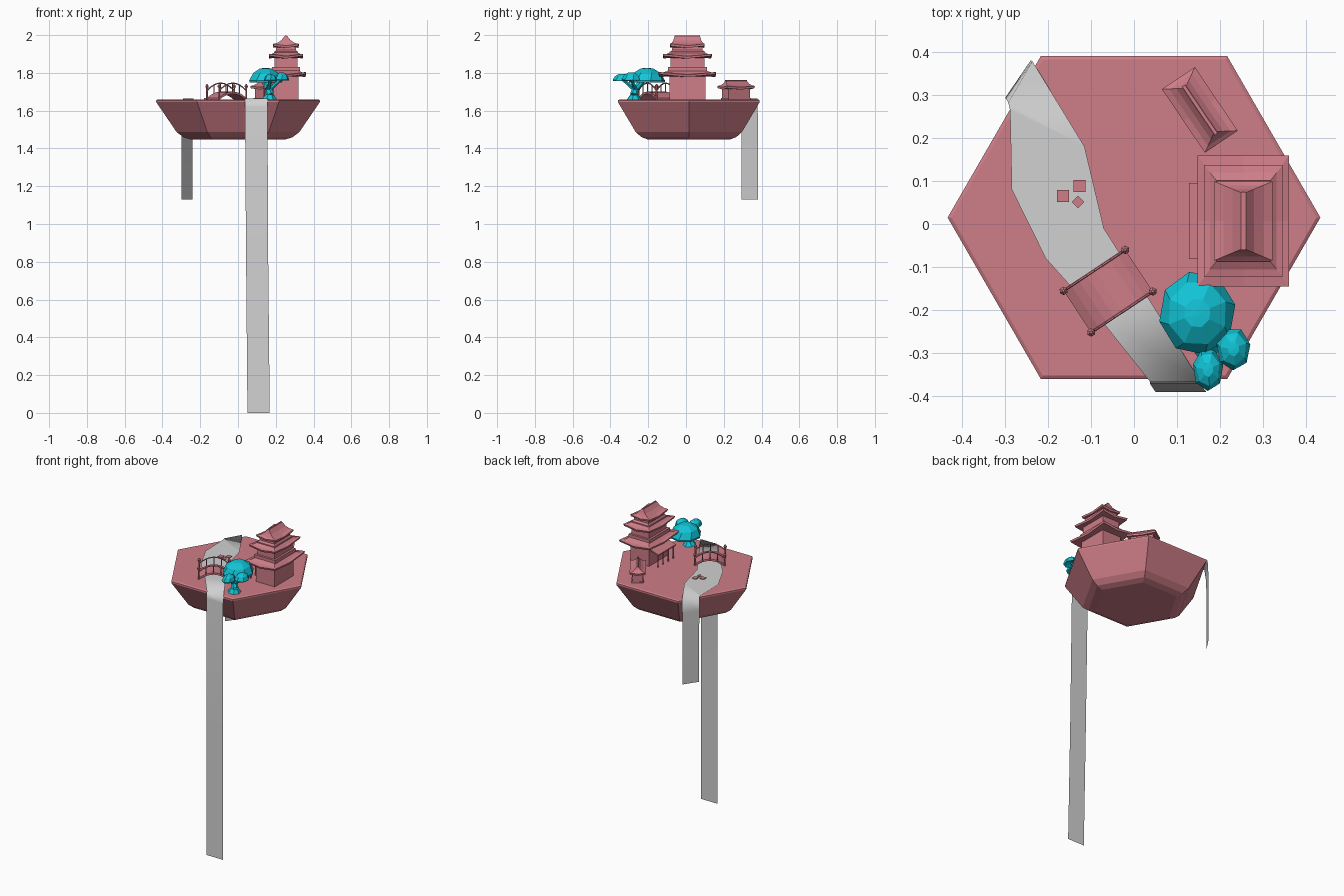
import bpy, bmesh, math
from mathutils import Vector, Matrix

if "Cube" in bpy.data.objects:
    bpy.data.objects.remove(bpy.data.objects["Cube"])


def material(name, rgb):
    m = bpy.data.materials.new(name)
    m.diffuse_color = (*rgb, 1)
    m.use_nodes = True
    m.node_tree.nodes["Principled BSDF"].inputs["Base Color"].default_value = m.diffuse_color
    return m


PINK = material("dusty pink", (0.62, 0.205, 0.245))
GREY = material("water grey", (0.64, 0.64, 0.64))
TEAL = material("teal", (0.006, 0.56, 0.68))
TOP = 1.66  # ground level of the island


def finish(name, bm, mat, matrix=Matrix(), closed=True, smooth=False):
    if closed:
        bmesh.ops.recalc_face_normals(bm, faces=bm.faces)
    for f in bm.faces:
        f.smooth = smooth
    me = bpy.data.meshes.new(name)
    bm.to_mesh(me)
    bm.free()
    me.materials.append(mat)
    ob = bpy.data.objects.new(name, me)
    ob.matrix_world = matrix
    bpy.context.collection.objects.link(ob)
    return ob


def add_loft(bm, rings):
    """Skin a list of equally long point loops and cap both ends."""
    loops = [[bm.verts.new(p) for p in r] for r in rings]
    n = len(loops[0])
    for a, b in zip(loops, loops[1:]):
        for i in range(n):
            j = (i + 1) % n
            bm.faces.new((a[i], a[j], b[j], b[i]))
    bm.faces.new(loops[0][::-1])
    bm.faces.new(loops[-1])


def circle(cx, cy, z, rx, ry, n, turn=0.0):
    return [(cx + rx * math.cos(turn + math.tau * i / n),
             cy + ry * math.sin(turn + math.tau * i / n), z) for i in range(n)]


def rect(hx, hy, z, lift=0.0, cx=0.0, cy=0.0):
    """Rectangle of 8 points whose corners can be raised."""
    pts = [(1, 0), (1, 1), (0, 1), (-1, 1), (-1, 0), (-1, -1), (0, -1), (1, -1)]
    return [(cx + x * hx, cy + y * hy, z + (lift if x and y else 0)) for x, y in pts]


def box(bm, hx, hy, z0, z1, cx=0.0, cy=0.0):
    add_loft(bm, [circle(cx, cy, z, hx * 2 ** .5, hy * 2 ** .5, 4, math.pi / 4) for z in (z0, z1)])


def rods(bm, pts, radii, n=6):
    """Tube of separate straight pieces along a path."""
    pts = [Vector(p) for p in pts]
    for i, (a, b) in enumerate(zip(pts, pts[1:])):
        m = (b - a).to_track_quat('Z', 'Y').to_matrix()
        add_loft(bm, [[c + m @ Vector(p) for p in circle(0, 0, 0, r, r, n)]
                      for c, r in ((a, radii[i]), (b, radii[i + 1]))])


def roof(bm, outer, inner, z, h, lift, core, cx=0.0, cy=0.0):
    """Concave hipped roof with upturned corners."""
    (ox, oy), (ix, iy) = outer, inner
    mix = lambda t: (ix + (ox - ix) * t, iy + (oy - iy) * t)
    rings = [(*core, z + .004, 0), (ox * .97, oy * .97, z, lift), (ox, oy, z + .012, lift),
             (*mix(.65), z + .012 + h * .22, lift * .3),
             (*mix(.3), z + .012 + h * .55, 0), (ix, iy, z + .012 + h, 0)]
    add_loft(bm, [rect(a, b, c, l, cx, cy) for a, b, c, l in rings])


# floating island: tapering hexagon
bm = bmesh.new()
add_loft(bm, [circle(0, .015, z, r, r, 6) for r, z in
              ((.25, 1.447), (.29, 1.46), (.325, 1.487), (.433, 1.645), (.433, 1.655), (.424, TOP))])
finish("island", bm, PINK)

# river with a waterfall at each end: left and right bank of each row
W = TOP + .004
rows = [((-.298, .295, 1.13), (-.24, .38, 1.13)),
        ((-.298, .292, 1.58), (-.24, .38, 1.58)),
        ((-.292, .282, W), (-.236, .378, W)),
        ((-.288, .265, W), (-.115, .18, W)),
        ((-.284, .08, W), (-.105, .138, W)),
        ((-.205, -.08, W), (-.07, -.01, W)),
        ((-.075, -.225, W), (.035, -.175, W)),
        ((.037, -.366, W), (.155, -.366, W)),
        ((.037, -.371, 1.62), (.156, -.371, 1.62)),
        ((.043, -.38, .8), (.16, -.38, .8)),
        ((.05, -.39, 0), (.168, -.39, 0))]
bm = bmesh.new()
banks = [[bm.verts.new(p) for p in r] for r in rows]
for a, b in zip(banks, banks[1:]):
    bm.faces.new((a[0], b[0], b[1], a[1]))
finish("river_and_falls", bm, GREY, closed=False, smooth=True)

# stepping stones in the river
for i, (x, y, a) in enumerate(((-.165, .065, 0), (-.127, .088, 0), (-.13, .051, math.pi / 4))):
    bm = bmesh.new()
    s = .010 if a else .014
    box(bm, s, s, TOP, W + .004)
    finish(f"stone_{i}", bm, PINK, Matrix.Translation((x, y, 0)) @ Matrix.Rotation(a, 4, 'Z'))

# arched bridge, local x along the walkway
bridge = Matrix.Translation((-.06, -.156, 0)) @ Matrix.Rotation(math.atan2(.095, .143), 4, 'Z')
L, HW, N = .086, .058, 8
xs = [-L + 2 * L * i / N for i in range(N + 1)]
arc = lambda x, base, rise: base + rise * (1 - (x / L) ** 2)
bm = bmesh.new()
add_loft(bm, [[(x, -HW, arc(x, TOP - .003, .032)), (x, HW, arc(x, TOP - .003, .032)),
               (x, HW, arc(x, TOP + .008, .033)), (x, -HW, arc(x, TOP + .008, .033))] for x in xs])
finish("bridge_deck", bm, PINK, bridge)
bm = bmesh.new()
for s in (-HW, HW):
    rods(bm, [(x, s, arc(x, TOP + .046, .04)) for x in xs], [.0035] * (N + 1))
    for x in (-L, L):  # end posts with knobs
        rods(bm, [(x, s, TOP), (x, s, TOP + .064)], [.005, .005])
        rods(bm, [(x, s, TOP + .06), (x, s, TOP + .07), (x, s, TOP + .08)], [.007, .010, .003])
    for x in (-L / 2, 0, L / 2):  # balusters
        rods(bm, [(x, s, arc(x, TOP, .033)), (x, s, arc(x, TOP + .046, .04))], [.003, .003])
finish("bridge_railings", bm, PINK, bridge)

# three-storey pagoda
pagoda = Matrix.Translation((.254, .007, 0))
bm = bmesh.new()
for hx, hy, z0, z1 in ((.066, .095, TOP, 1.79), (.06, .09, 1.79, 1.885), (.052, .08, 1.885, 1.945)):
    box(bm, hx, hy, z0, z1)
box(bm, .073, .103, 1.805, 1.832)  # balcony bands
box(bm, .064, .094, 1.895, 1.912)
finish("pagoda_walls", bm, PINK, pagoda)
bm = bmesh.new()
roof(bm, (.106, .152), (.06, .09), 1.778, .034, .014, (.066, .095))
roof(bm, (.091, .130), (.052, .08), 1.876, .034, .013, (.06, .09))
roof(bm, (.068, .092), (.006, .066), 1.932, .052, .010, (.052, .08))
box(bm, .004, .067, 1.985, 1.998)
finish("pagoda_roofs", bm, PINK, pagoda)

# side porch
bm = bmesh.new()
add_loft(bm, [[(.128, y, 1.738), (.128, y, 1.746), (.20, y, 1.772), (.20, y, 1.764)]
              for y in (-.081, .095)])
for y in (-.07, -.02, .034, .084):
    rods(bm, [(.138, y, TOP), (.138, y, 1.744)], [.004, .004])
finish("porch", bm, PINK)

# small house at the back, local x along its ridge
house = Matrix.Translation((.153, .265, 0)) @ Matrix.Rotation(math.radians(-56), 4, 'Z')
bm = bmesh.new()
box(bm, .068, .030, TOP, 1.722)
box(bm, .073, .035, TOP, 1.668)
finish("house_walls", bm, PINK, house)
bm = bmesh.new()
roof(bm, (.089, .046), (.064, .005), 1.712, .034, .007, (.068, .030))
box(bm, .068, .004, 1.752, 1.763)
finish("house_roof", bm, PINK, house)

# bonsai tree: bent trunk, branches and faceted canopies
bm = bmesh.new()
rods(bm, [(.168, -.275, TOP), (.17, -.275, 1.685), (.160, -.268, 1.715), (.148, -.225, 1.765)],
     [.040, .022, .018, .015], 7)
rods(bm, [(.160, -.268, 1.708), (.172, -.335, 1.765)], [.012, .008], 5)
rods(bm, [(.162, -.265, 1.708), (.228, -.29, 1.768)], [.012, .008], 5)
finish("tree_trunk", bm, TEAL)
for i, (x, y, z, rx, ry, h, n) in enumerate(((.147, -.207, 1.748, .09, .098, .078, 8),
                                            (.172, -.338, 1.757, .036, .050, .038, 7),
                                            (.231, -.290, 1.76, .040, .050, .042, 7))):
    bm = bmesh.new()
    add_loft(bm, [circle(x, y, z + h * dz, rx * k, ry * k, n, t) for k, dz, t in
                  ((.25, .3, .2), (.97, 0, .2), (1, .14, .2), (.78, .66, .35), (.35, .97, .35), (.08, 1, .35))])
    finish(f"canopy_{i}", bm, TEAL)
